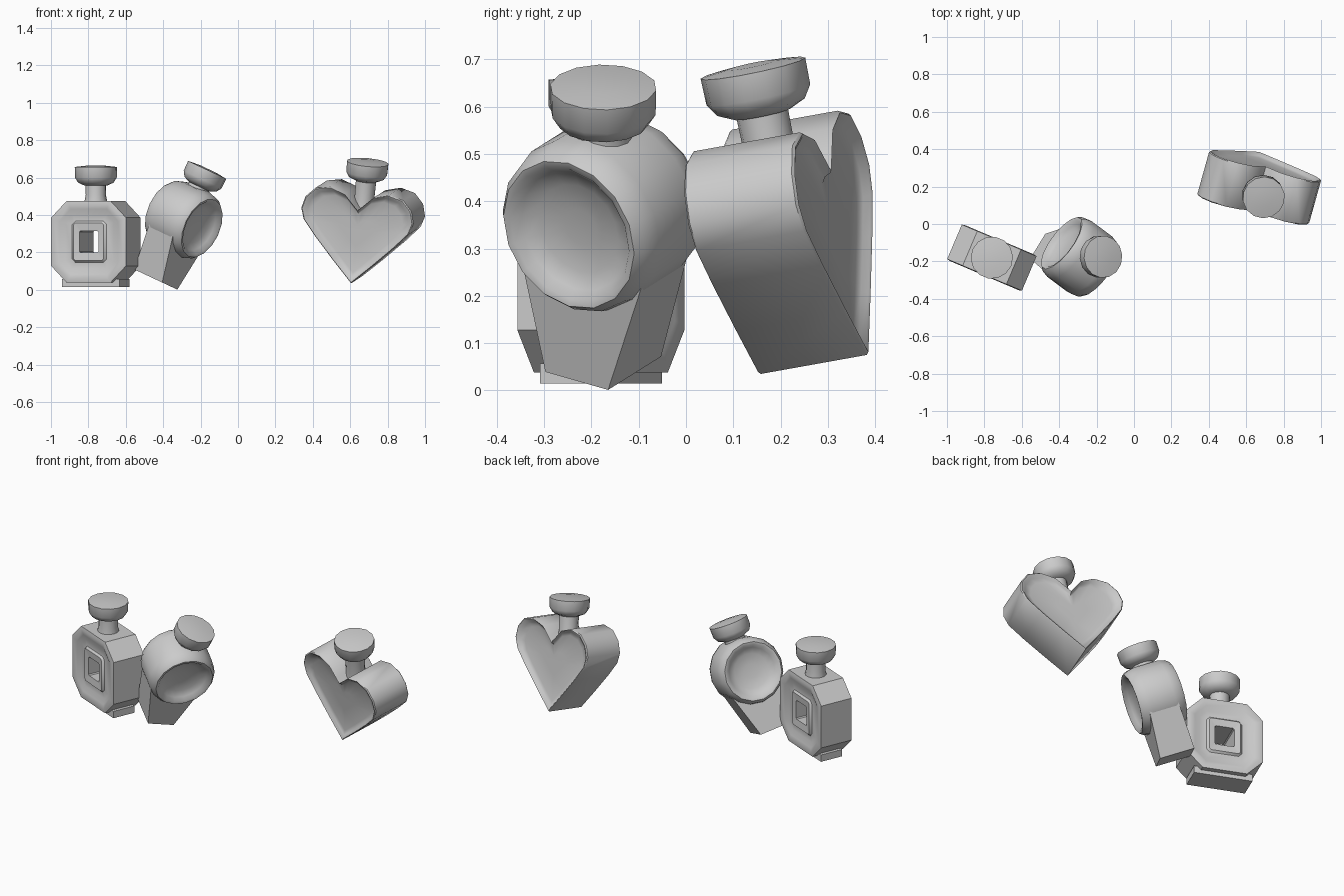
import bpy, bmesh
from math import sin, cos, pi, radians
from mathutils import Matrix, Vector

cube = bpy.data.objects.get("Cube")
if cube:
    bpy.data.objects.remove(cube)

grey = bpy.data.materials.new("plain grey")
grey.use_nodes = True
grey.diffuse_color = (0.6, 0.6, 0.6, 1)
grey.node_tree.nodes["Principled BSDF"].inputs["Base Color"].default_value = (0.6, 0.6, 0.6, 1)


def frame(origin, up, back):
    """Placement whose z runs along up and whose y runs close to back."""
    z = Vector(up).normalized()
    y = Vector(back)
    y = (y - z * y.dot(z)).normalized()
    x = y.cross(z)
    m = Matrix((x, y, z)).transposed().to_4x4()
    m.translation = origin
    return m


def loft(name, loops, place, ring=False, angle=40):
    """Skin matching loops; a ring joins the last loop to the first."""
    bm = bmesh.new()
    rows = [[bm.verts.new(p) for p in loop] for loop in loops]
    n = len(rows[0])
    pairs = list(zip(rows, rows[1:]))
    if ring:
        pairs.append((rows[-1], rows[0]))
    for a, b in pairs:
        for i in range(n):
            j = (i + 1) % n
            bm.faces.new((a[i], a[j], b[j], b[i]))
    if not ring:
        bm.faces.new(rows[0])
        bm.faces.new(rows[-1])
    bmesh.ops.recalc_face_normals(bm, faces=bm.faces)
    mesh = bpy.data.meshes.new(name)
    bm.to_mesh(mesh)
    bm.free()
    mesh.materials.append(grey)
    ob = bpy.data.objects.new(name, mesh)
    bpy.context.collection.objects.link(ob)
    ob.matrix_world = place
    bpy.ops.object.select_all(action='DESELECT')
    ob.select_set(True)
    bpy.context.view_layer.objects.active = ob
    bpy.ops.object.shade_smooth_by_angle(angle=radians(angle))
    return ob


def circle(r, z, n=14):
    return [(r * cos(2 * pi * i / n), r * sin(2 * pi * i / n), z) for i in range(n)]


def stopper(name, place, base, top):
    """Neck and mushroom cap, turned about local z."""
    loft(name + "_neck", [circle(0.066, base), circle(0.054, base + 0.06),
                          circle(0.056, top - 0.07)], place)
    loft(name + "_cap", [circle(0.062, top - 0.102), circle(0.095, top - 0.087),
                         circle(0.112, top - 0.06), circle(0.113, top - 0.003),
                         circle(0.05, top + 0.004)], place, angle=60)


def octagon(w, h, cut, y):
    half = [(w - cut, h), (w, h - cut), (w, cut - h), (w - cut, -h)]
    return [(x, y, z) for x, z in half] + [(-x, y, -z) for x, z in half]


def mirrored(profile):
    """Front to back profile of (size, depth) with the front half given."""
    return [(s, -d) for s, d in profile] + [(s, d) for s, d in reversed(profile)]


# Square bottle: a chamfered frame with stepped faces and a window through it
square = frame((-0.76, -0.18, 0.257), (0, 0, 1), (0.39, 0.92, 0))
steps = [(0.055, 0.058, 0.006, 0.095), (0.088, 0.1, 0.01, 0.1),
         (0.1, 0.11, 0.018, 0.088), (0.14, 0.145, 0.04, 0.086),
         (0.17, 0.175, 0.065, 0.098), (0.2, 0.202, 0.085, 0.104),
         (0.217, 0.219, 0.09, 0.1), (0.217, 0.219, 0.09, 0.05)]
front = [octagon(w, h, c, -d) for w, h, c, d in steps]
rear = [octagon(w, h, c, d) for w, h, c, d in reversed(steps)]
loft("square_bottle_body", front + rear, square, ring=True)
loft("square_bottle_foot", [[(x, y, z) for x, y in
     ((-0.166, -0.07), (0.166, -0.07), (0.166, 0.07), (-0.166, 0.07))]
     for z in (-0.242, -0.2)], square)
stopper("square_bottle", square, 0.19, 0.403)

# Round bottle: a thick dished drum leaning on a tapered block
drum = frame((-0.29, -0.175, 0.375), (0.425, 0, 0.905), (-0.75, 0.56, 0.35))
dish = [(0.04, 0.085), (0.1, 0.092), (0.135, 0.108), (0.152, 0.127),
        (0.167, 0.13), (0.182, 0.11), (0.192, 0.07)]
loft("round_bottle_body", [[(x, d, z) for x, z, _ in circle(r, 0, 16)]
     for r, d in mirrored(dish)], drum)
loft("round_bottle_block", [[(-w, -d, z), (w, -d, z), (w, d, z), (-w, d, z)]
     for w, d, z in ((0.08, 0.1, -0.353), (0.155, 0.085, -0.1))], drum)
stopper("round_bottle", drum, 0.16, 0.297)

# Heart bottle: a thick heart outline with shallow dished faces
heart = frame((0.636, 0.27, 0.055), (0.09, -0.2, 0.975), (0.26, 0.93, 0.17))
right = [(0.11, 0.11), (0.22, 0.225), (0.293, 0.31), (0.312, 0.37), (0.295, 0.435),
         (0.245, 0.488), (0.165, 0.506), (0.08, 0.48), (0.025, 0.425)]
outline = [(0, 0)] + right + [(0, 0.4)] + [(-x, z) for x, z in reversed(right)]
rim = [(0.3, 0.098), (0.8, 0.1), (0.9, 0.107), (0.95, 0.12), (0.98, 0.123), (1, 0.118)]
loft("heart_bottle_body", [[(x * s, d, 0.28 + (z - 0.28) * s) for x, z in outline]
     for s, d in mirrored(rim)], heart)
stopper("heart_bottle", heart, 0.38, 0.645)
